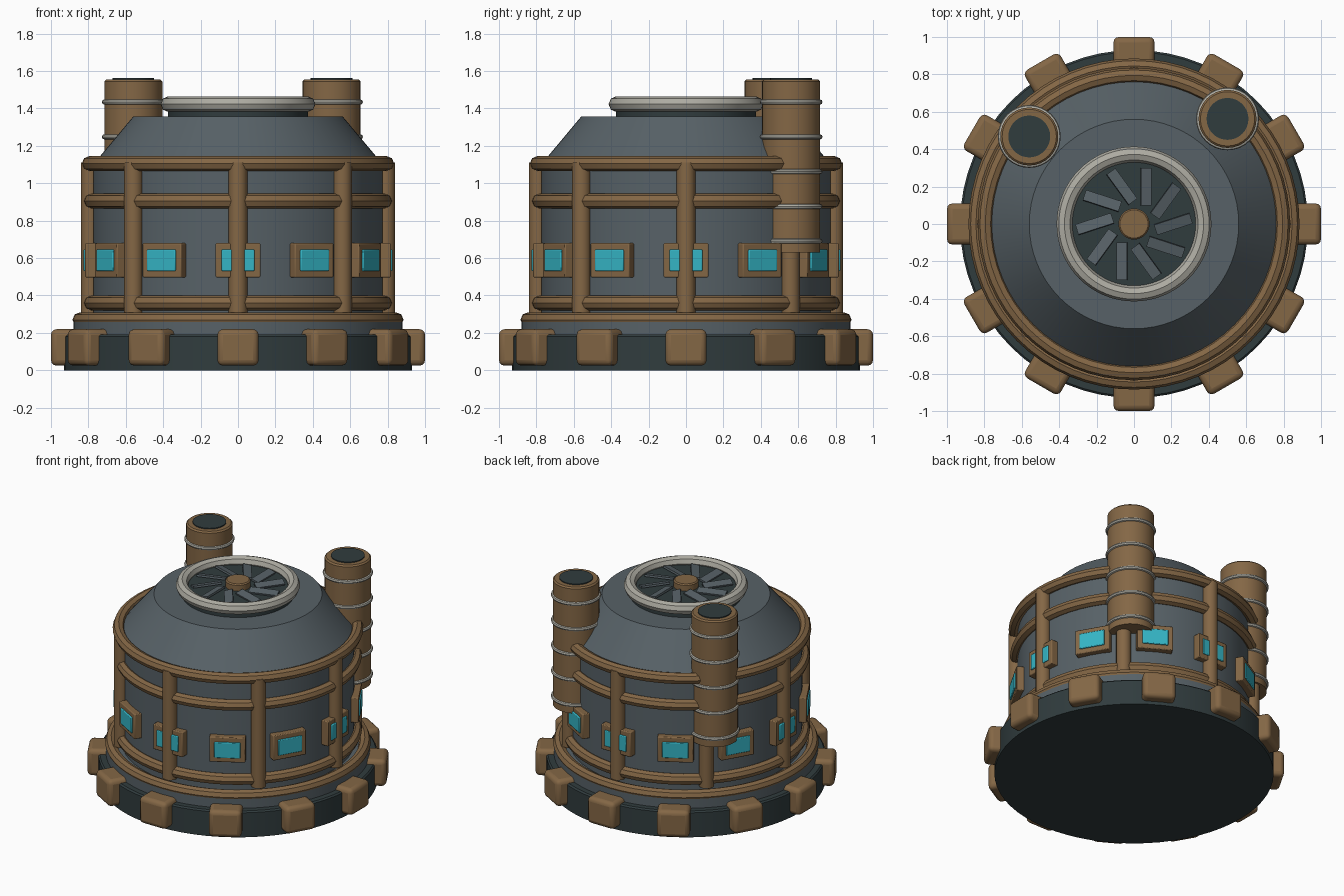
import bpy
import math
from mathutils import Matrix

if "Cube" in bpy.data.objects:
    bpy.data.objects.remove(bpy.data.objects["Cube"])


def material(name, rgb):
    m = bpy.data.materials.new(name)
    m.diffuse_color = (*rgb, 1)
    m.use_nodes = True
    m.node_tree.nodes["Principled BSDF"].inputs["Base Color"].default_value = m.diffuse_color
    return m


SLATE = material("slate", (0.095, 0.12, 0.135))
DARK = material("dark_metal", (0.03, 0.045, 0.048))
BROWN = material("bronze", (0.23, 0.135, 0.06))
CYAN = material("cyan_glass", (0.035, 0.46, 0.56))
PALE = material("pale_metal", (0.42, 0.41, 0.36))


def finish(ob, name, mat, bevel=0, segments=2):
    ob.name = name
    ob.data.materials.append(mat)
    if bevel:
        b = ob.modifiers.new("bevel", "BEVEL")
        b.width, b.segments = bevel, segments
    bpy.ops.object.shade_smooth_by_angle(angle=math.radians(35))
    return ob


def lathe(name, profile, mat, x=0, y=0, n=64):
    """Revolve (radius, z) points around a vertical axis, capping both ends."""
    verts, faces = [], []
    for r, z in profile:
        for i in range(n):
            a = 2 * math.pi * i / n
            verts.append((r * math.cos(a), r * math.sin(a), z))
    for k in range(len(profile) - 1):
        for i in range(n):
            j = (i + 1) % n
            faces.append((k * n + i, k * n + j, (k + 1) * n + j, (k + 1) * n + i))
    faces.append(tuple(reversed(range(n))))
    faces.append(tuple(range((len(profile) - 1) * n, len(profile) * n)))
    me = bpy.data.meshes.new(name)
    me.from_pydata(verts, [], faces)
    ob = bpy.data.objects.new(name, me)
    bpy.context.collection.objects.link(ob)
    ob.location = (x, y, 0)
    bpy.ops.object.select_all(action="DESELECT")
    ob.select_set(True)
    bpy.context.view_layer.objects.active = ob
    return finish(ob, name, mat)


def ring(name, major, minor, z, mat, x=0, y=0, n=64, sides=8):
    bpy.ops.mesh.primitive_torus_add(major_radius=major, minor_radius=minor, location=(x, y, z),
                                     major_segments=n, minor_segments=sides)
    return finish(bpy.context.object, name, mat)


def box(name, size, radius, z, angle, mat, bevel=0, segments=2, turn=0, tilt=0):
    """Box set at a polar position; its x axis points outward, plus turn and tilt."""
    bpy.ops.mesh.primitive_cube_add(size=1, location=(radius * math.cos(angle), radius * math.sin(angle), z),
                                    rotation=(tilt, 0, angle + turn))
    ob = bpy.context.object
    ob.data.transform(Matrix.Diagonal((*size, 1)))
    return finish(ob, name, mat, bevel, segments)


# Base disc, skirt and collar
lathe("base_disc", [(0.93, 0), (0.93, 0.18), (0.92, 0.19)], DARK)
lathe("skirt", [(0.88, 0.18), (0.88, 0.27)], SLATE)
ring("collar_ring", 0.845, 0.04, 0.27, BROWN)

# Drum with sloped roof
lathe("drum", [(0.775, 0.26), (0.775, 1.10), (0.56, 1.357)], SLATE)

# Hoops around the drum
for name, major, z in (("lower_hoop", 0.785, 0.36), ("middle_hoop", 0.785, 0.905), ("top_hoop", 0.795, 1.105)):
    ring(name, major, 0.04, z, BROWN)

# Upright posts
for i in range(8):
    a = i * math.pi / 4
    lathe(f"post_{i}", [(0.05, 0.31), (0.05, 1.11)], BROWN,
          0.79 * math.cos(a), 0.79 * math.sin(a), 16)

# Foot blocks and framed windows
for i in range(12):
    a = i * math.pi / 6
    box(f"foot_block_{i}", (0.22, 0.22, 0.195), 0.89, 0.122, a, BROWN, 0.03, 3)
    box(f"window_frame_{i}", (0.07, 0.24, 0.183), 0.782, 0.588, a, BROWN, 0.006)
    box(f"window_pane_{i}", (0.03, 0.175, 0.115), 0.811, 0.588, a, CYAN, 0.005)

# Roof fan: dark well, pale rim, hub and blades
lathe("fan_well", [(0.375, 1.34), (0.375, 1.415)], DARK)
ring("fan_rim", 0.372, 0.042, 1.423, PALE)
lathe("fan_hub", [(0.083, 1.40), (0.083, 1.457), (0.075, 1.465)], BROWN, n=32)
for i in range(10):
    box(f"fan_blade_{i}", (0.20, 0.058, 0.014), 0.21, 1.427, i * math.pi / 5, SLATE,
        turn=math.radians(18), tilt=math.radians(14))

# Two exhaust pipes with bands and dark mouths
for tag, x, y in (("left", -0.56, 0.468), ("right", 0.50, 0.562)):
    lathe(f"{tag}_pipe", [(0.155, 0.63), (0.155, 1.545), (0.145, 1.555)], BROWN, x, y, 32)
    lathe(f"{tag}_pipe_mouth", [(0.112, 1.54), (0.112, 1.562)], DARK, x, y, 32)
    for k in range(5):
        ring(f"{tag}_pipe_band_{k}", 0.154, 0.014, 0.69 + 0.186 * k, PALE, x, y, 32)
